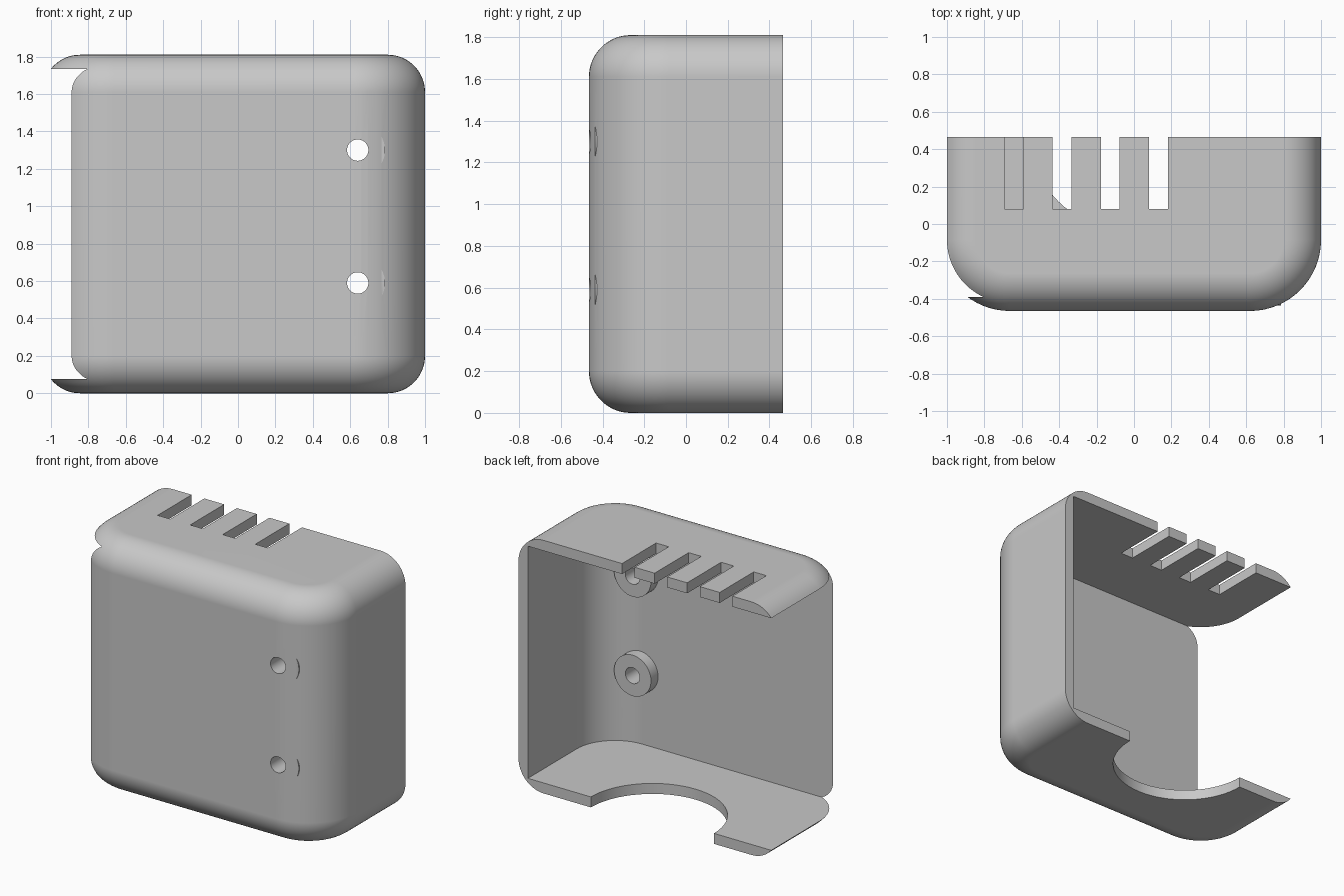
import bpy
import bmesh
from math import sin, cos, pi
from mathutils import Matrix

if "Cube" in bpy.data.objects:
    bpy.data.objects.remove(bpy.data.objects["Cube"], do_unlink=True)

LEFT, RIGHT, FRONT, BACK, TOP = -1.044, 1.0, -0.465, 0.465, 1.81
CORNER, FILLET, WALL = 0.38, 0.2, 0.075
SEG = 16

grey = bpy.data.materials.new("light grey plastic")
grey.use_nodes = True
colour = (0.58, 0.58, 0.58, 1)
grey.diffuse_color = colour
grey.node_tree.nodes["Principled BSDF"].inputs["Base Color"].default_value = colour


def finish(bm, name):
    bmesh.ops.recalc_face_normals(bm, faces=bm.faces)
    mesh = bpy.data.meshes.new(name)
    bm.to_mesh(mesh)
    bm.free()
    mesh.materials.append(grey)
    obj = bpy.data.objects.new(name, mesh)
    bpy.context.collection.objects.link(obj)
    return obj


def outline(x0, x1, y0, y1, r):
    """Plan outline with the two front corners rounded."""
    pts = [(x1, y1), (x0, y1)]
    for cx, start in ((x0 + r, pi), (x1 - r, 1.5 * pi)):
        for i in range(SEG + 1):
            a = start + i / SEG * pi / 2
            pts.append((cx + r * cos(a), y0 + r + r * sin(a)))
    return pts


def loft(name, rings):
    """Skin a stack of (outline, height) rings and cap both ends."""
    bm = bmesh.new()
    loops = [[bm.verts.new((x, y, z)) for x, y in pts] for pts, z in rings]
    for a, b in zip(loops, loops[1:]):
        for i in range(len(a)):
            j = (i + 1) % len(a)
            bm.faces.new((a[i], a[j], b[j], b[i]))
    bm.faces.new(loops[0])
    bm.faces.new(loops[-1])
    return finish(bm, name)


def box(name, x0, x1, y0, y1, z0, z1):
    return loft(name, [([(x0, y0), (x1, y0), (x1, y1), (x0, y1)], z) for z in (z0, z1)])


def cylinder(name, radius, depth, centre, along_y=True):
    bm = bmesh.new()
    turn = Matrix.Rotation(pi / 2, 4, "X") if along_y else Matrix()
    bmesh.ops.create_cone(bm, cap_ends=True, segments=64, radius1=radius, radius2=radius,
                          depth=depth, matrix=Matrix.Translation(centre) @ turn)
    return finish(bm, name)


def combine(target, tool, operation):
    mod = target.modifiers.new(tool.name, "BOOLEAN")
    mod.operation, mod.solver, mod.object = operation, "EXACT", tool
    bpy.context.view_layer.objects.active = target
    bpy.ops.object.modifier_apply(modifier=mod.name)
    bpy.data.objects.remove(tool, do_unlink=True)


# Outer body: bottom and top edges filleted, back left square
rings = []
for i in range(SEG + 1):
    a = i / SEG * pi / 2
    inset = FILLET * (1 - sin(a))
    rings.append((outline(LEFT + inset, RIGHT - inset, FRONT + inset, BACK, CORNER - inset),
                  FILLET * (1 - cos(a))))
rings += [(pts, TOP - z) for pts, z in reversed(rings)]
shell = loft("cover_shell", rings)

# Cavity, open at the back and through one side
inner = outline(-2, RIGHT - WALL, FRONT + WALL, 1, CORNER - WALL)
combine(shell, loft("cavity", [(inner, WALL), (inner, TOP - WALL)]), "DIFFERENCE")

# Vent slots in the top wall
for i in range(4):
    x = -0.692 + i * 0.2575
    combine(shell, box("vent_slot", x, x + 0.1, 0.08, 1, 1.6, 2), "DIFFERENCE")

# Round cutout in the floor
combine(shell, cylinder("floor_cutout", 0.487, 0.4, (-0.06, BACK, 0), False), "DIFFERENCE")

# Screw bosses with through holes
for z in (0.59, 1.30):
    combine(shell, cylinder("screw_boss", 0.146, 0.125, (0.64, -0.3725, z)), "UNION")
    combine(shell, cylinder("screw_hole", 0.057, 0.6, (0.64, -0.4, z)), "DIFFERENCE")

# Smooth shading with crisp edges
bpy.ops.object.select_all(action="DESELECT")
shell.select_set(True)
bpy.context.view_layer.objects.active = shell
bpy.ops.object.shade_smooth_by_angle(angle=0.5)
normals = shell.modifiers.new("even_normals", "WEIGHTED_NORMAL")
normals.keep_sharp = True
